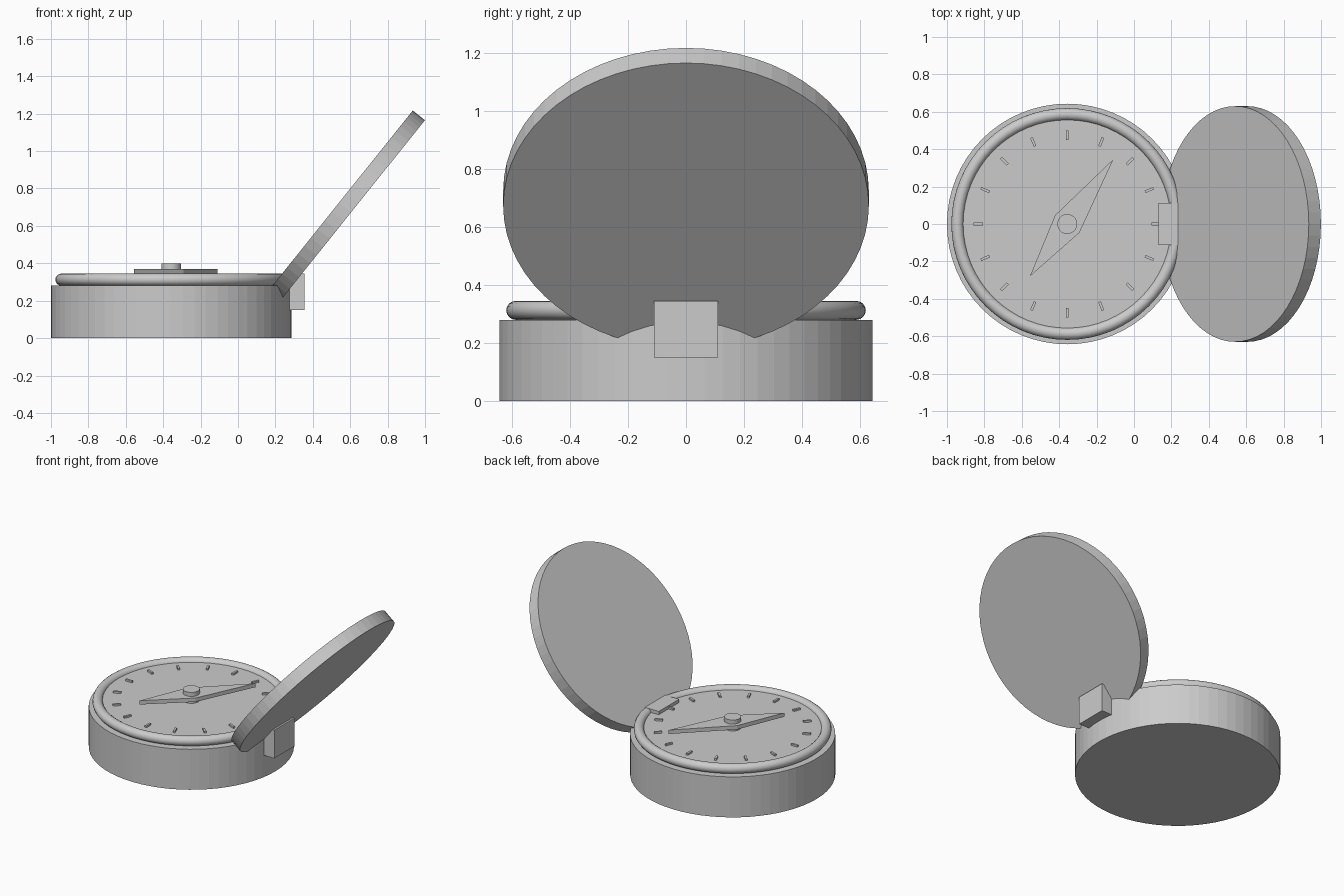
import bpy, bmesh, math
from mathutils import Matrix, Vector

if "Cube" in bpy.data.objects:
    bpy.data.objects.remove(bpy.data.objects["Cube"])

CX = -0.357  # centre of the round case

grey = bpy.data.materials.new("plain grey")
grey.diffuse_color = (0.6, 0.6, 0.6, 1)
grey.use_nodes = True
grey.node_tree.nodes["Principled BSDF"].inputs["Base Color"].default_value = grey.diffuse_color


def finish(name, bm):
    bmesh.ops.recalc_face_normals(bm, faces=bm.faces)
    mesh = bpy.data.meshes.new(name)
    bm.to_mesh(mesh)
    bm.free()
    mesh.materials.append(grey)
    obj = bpy.data.objects.new(name, mesh)
    bpy.context.collection.objects.link(obj)
    return obj


def cylinder(name, radius, depth, matrix, sides=64):
    bm = bmesh.new()
    bmesh.ops.create_cone(bm, cap_ends=True, segments=sides, radius1=radius,
                          radius2=radius, depth=depth, matrix=matrix)
    return finish(name, bm)


def upright(name, radius, z0, z1, sides=64):
    return cylinder(name, radius, z1 - z0,
                    Matrix.Translation((CX, 0, (z0 + z1) / 2)), sides)


# Case, dial plate and needle pivot
upright("case_body", 0.643, 0.0, 0.28)
upright("dial", 0.565, 0.27, 0.322)
upright("needle_pivot", 0.053, 0.32, 0.398, 32)

# Rounded bezel ring
bpy.ops.mesh.primitive_torus_add(location=(CX, 0, 0.3125), major_segments=64,
                                 minor_segments=16, major_radius=0.587,
                                 minor_radius=0.0325)
bezel = bpy.context.object
bezel.name = "bezel_ring"
bezel.data.materials.append(grey)
bpy.ops.object.shade_smooth()

# Sixteen raised tick marks
bm = bmesh.new()
for i in range(16):
    m = (Matrix.Translation((CX, 0, 0.326))
         @ Matrix.Rotation(i * math.tau / 16, 4, 'Z')
         @ Matrix.Translation((0.475, 0, 0))
         @ Matrix.Diagonal((0.05, 0.014, 0.016, 1)))
    bmesh.ops.create_cube(bm, size=1, matrix=m)
finish("tick_marks", bm)

# Diamond needle
bm = bmesh.new()
turn = Matrix.Translation((CX, 0, 0.343)) @ Matrix.Rotation(math.radians(54.5), 4, 'Z')
outline = [(0.426, 0), (0, 0.08), (-0.344, 0), (0, -0.08)]
base = bm.faces.new([bm.verts.new(turn @ Vector((x, y, 0))) for x, y in outline])
ext = bmesh.ops.extrude_face_region(bm, geom=[base], use_keep_orig=True)
bmesh.ops.translate(bm, vec=(0, 0, 0.027),
                    verts=[v for v in ext["geom"] if isinstance(v, bmesh.types.BMVert)])
finish("needle", bm)

# Open lid, tilted back
lid_pose = (Matrix.Translation((0.573, 0, 0.699))
            @ Matrix.Rotation(math.radians(-51.3), 4, 'Y'))
cylinder("lid", 0.63, 0.083, lid_pose)

# Hinge block
bm = bmesh.new()
bmesh.ops.create_cube(bm, size=1, matrix=Matrix.Translation((0.243, 0, 0.2475))
                      @ Matrix.Diagonal((0.225, 0.222, 0.195, 1)))
finish("hinge_block", bm)
